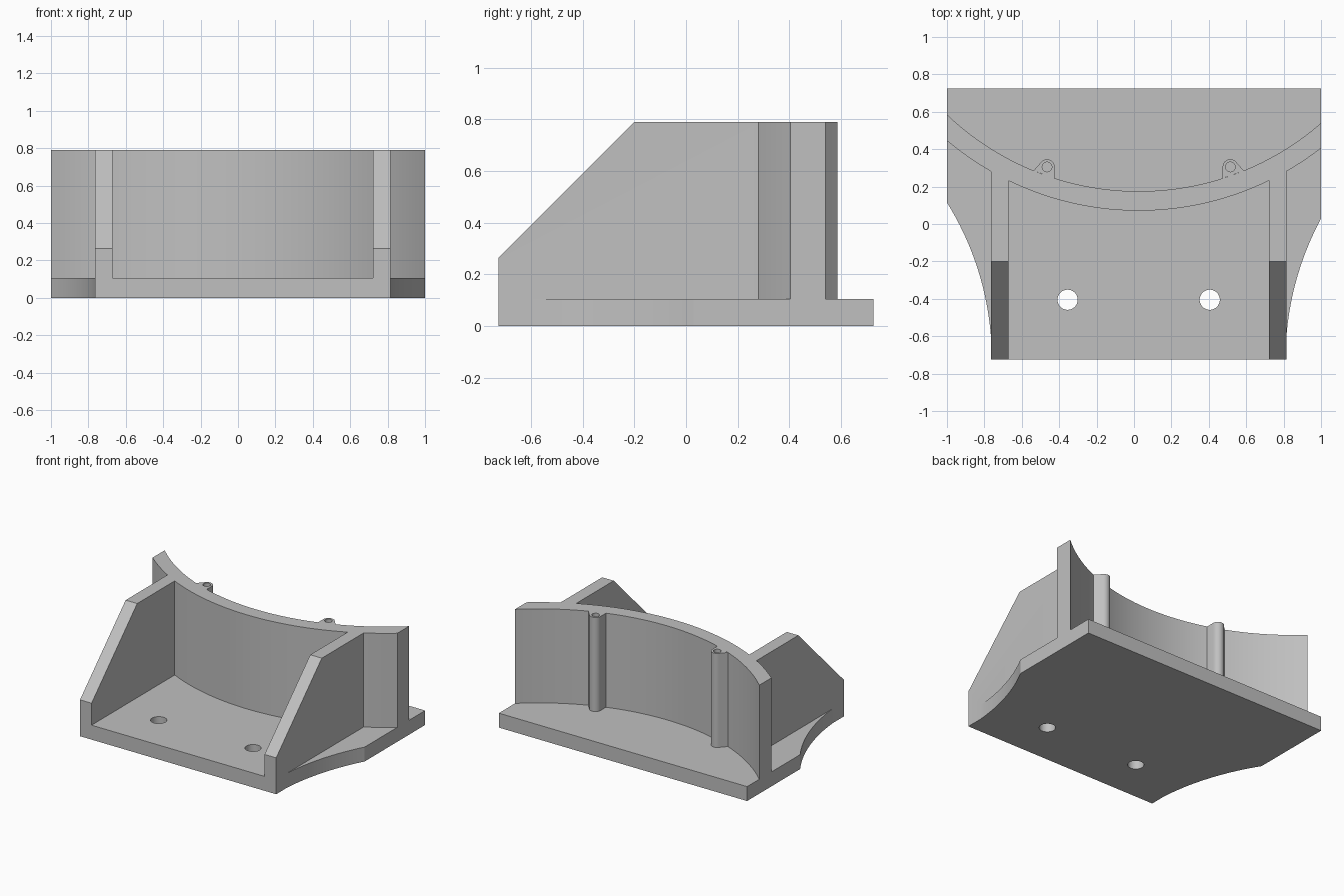
import bpy, bmesh, math
from mathutils import Vector

cube = bpy.data.objects.get("Cube")
if cube:
    bpy.data.objects.remove(cube, do_unlink=True)

grey = bpy.data.materials.new("plain grey")
grey.use_nodes = True
colour = (0.53, 0.53, 0.53, 1)
grey.diffuse_color = colour
grey.node_tree.nodes["Principled BSDF"].inputs["Base Color"].default_value = colour

CX = 0.025                    # symmetry line of wall, ribs and posts
WALL_Y = 1.661                # centre of the wall arcs
R_IN, R_OUT = 1.486, 1.59
BACK, FRONT = 0.725, -0.725
PLATE, TOP = 0.105, 0.79


def prism(name, outline, low, high, along="z"):
    """Extrude a 2D outline along z (outline is x, y) or x (outline is y, z)."""
    place = (lambda a, b, h: (a, b, h)) if along == "z" else (lambda a, b, h: (h, a, b))
    bm = bmesh.new()
    face = bm.faces.new([bm.verts.new(place(a, b, low)) for a, b in outline])
    moved = bmesh.ops.extrude_face_region(bm, geom=[face])["geom"]
    shift = Vector(place(0, 0, high - low))
    bmesh.ops.translate(bm, vec=shift, verts=[v for v in moved if isinstance(v, bmesh.types.BMVert)])
    bmesh.ops.recalc_face_normals(bm, faces=bm.faces)
    mesh = bpy.data.meshes.new(name)
    bm.to_mesh(mesh)
    bm.free()
    mesh.materials.append(grey)
    obj = bpy.data.objects.new(name, mesh)
    bpy.context.collection.objects.link(obj)
    return obj


def circle(x, y, r, n=32):
    return [(x + r * math.cos(i * math.tau / n), y + r * math.sin(i * math.tau / n)) for i in range(n)]


def combine(target, tool, operation):
    """Apply a boolean and discard the tool."""
    tool.hide_render = True
    mod = target.modifiers.new(operation, "BOOLEAN")
    mod.operation, mod.solver, mod.object = operation, "EXACT", tool
    bpy.context.view_layer.objects.active = target
    bpy.ops.object.modifier_apply(modifier=mod.name)
    bpy.data.objects.remove(tool, do_unlink=True)


def finish(obj):
    """Merge flat regions, then smooth only the curved faces."""
    bm = bmesh.new()
    bm.from_mesh(obj.data)
    bmesh.ops.dissolve_limit(bm, angle_limit=0.004, verts=bm.verts, edges=bm.edges)
    bm.to_mesh(obj.data)
    bm.free()
    bpy.ops.object.select_all(action="DESELECT")
    obj.select_set(True)
    bpy.context.view_layer.objects.active = obj
    bpy.ops.object.shade_smooth_by_angle(angle=math.radians(20))


def wall_y(x, r):
    return WALL_Y - math.sqrt(r * r - (x - CX) ** 2)


def plate_side(side, n=20):
    """Scooped plate edge, from the front corner back to the full width."""
    centre = CX + side * (0.785 + R_OUT)
    reach = math.acos(abs(centre - side) / R_OUT)
    return [(centre - side * R_OUT * math.cos(reach * i / n), FRONT + R_OUT * math.sin(reach * i / n))
            for i in range(n + 1)]


# Base plate with scooped sides
outline = plate_side(1) + [(1, BACK), (-1, BACK)] + plate_side(-1)[::-1]
bracket = prism("bracket_body", outline, 0, PLATE)

# Curved upright wall
xs = [-1 + i / 22 for i in range(45)]
outline = [(x, wall_y(x, R_OUT)) for x in xs] + [(x, wall_y(x, R_IN)) for x in reversed(xs)]
combine(bracket, prism("curved_wall", outline, 0, TOP), "UNION")

# Sloped side ribs
rib = [(FRONT, 0), (FRONT, 0.265), (-0.2, TOP), (0.3, TOP), (0.3, 0)]
for side in (-1, 1):
    low, high = sorted((CX + side * 0.697, CX + side * 0.79))
    combine(bracket, prism("side_rib", rib, low, high, "x"), "UNION")

# Mounting holes through the plate
for side in (-1, 1):
    cutter = prism("hole_cutter", circle(CX + side * 0.38, -0.405, 0.054), -0.1, 0.2)
    combine(bracket, cutter, "DIFFERENCE")
finish(bracket)

# Screw posts on the back of the wall, each with a blind hole
for side, name in ((-1, "right_post"), (1, "left_post")):
    x, y, r = CX + side * 0.49, 0.305, 0.041
    arc = [(x + side * r * math.cos(a), y + r * math.sin(a))
           for a in (math.pi * (0.2 + 0.8 * i / 16) for i in range(17))]
    feet = [x - side * r, x, x + side * 0.072]
    outline = arc + [(f, wall_y(f, R_IN)) for f in feet]
    post = prism(name, outline, PLATE, TOP)
    combine(post, prism("bore_cutter", circle(x, y, 0.026, 24), 0.4, 1), "DIFFERENCE")
    finish(post)
